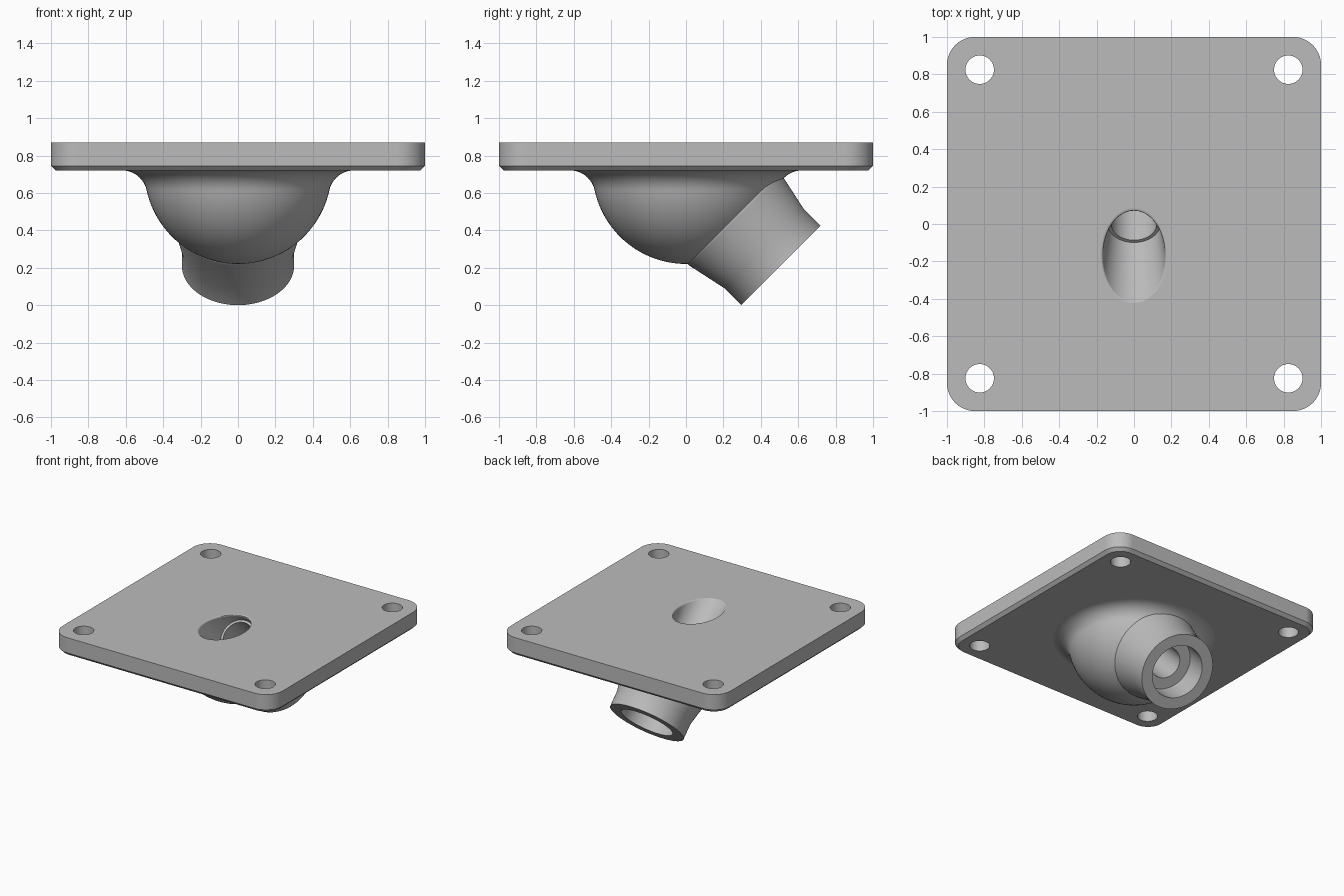
import bpy, bmesh
from math import sin, cos, pi, sqrt, tan, radians
from mathutils import Vector

cube = bpy.data.objects.get("Cube")
if cube:
    bpy.data.objects.remove(cube, do_unlink=True)

grey = bpy.data.materials.new("plain grey")
grey.use_nodes = True
colour = (0.5, 0.5, 0.5, 1)
grey.diffuse_color = colour
for node in grey.node_tree.nodes:
    if node.type == "BSDF_PRINCIPLED":
        node.inputs["Base Color"].default_value = colour

SEG = 96
BASE, TOP = 0.72, 0.87                  # plate underside and top
CENTRE = Vector((0, 0, BASE))           # where dome and spout axis meet
X, Z = Vector((1, 0, 0)), Vector((0, 0, 1))
AXIS = Vector((0, 1, -1)).normalized()  # spout direction
SIDE = Vector((0, 1, 1)).normalized()
ANGLES = [2 * pi * i / SEG for i in range(SEG)]


def loft(name, rings):
    """Closed solid through matching rings of points."""
    bm = bmesh.new()
    loops = [[bm.verts.new(p) for p in ring] for ring in rings]
    for a, b in zip(loops, loops[1:]):
        n = len(a)
        for i in range(n):
            j = (i + 1) % n
            bm.faces.new((a[i], a[j], b[j], b[i]))
    bm.faces.new(loops[0])
    bm.faces.new(loops[-1])
    bmesh.ops.recalc_face_normals(bm, faces=bm.faces)
    mesh = bpy.data.meshes.new(name)
    bm.to_mesh(mesh)
    bm.free()
    mesh.materials.append(grey)
    obj = bpy.data.objects.new(name, mesh)
    bpy.context.collection.objects.link(obj)
    return obj


def circle(centre, u, v, r):
    return [centre + u * (r * cos(a)) + v * (r * sin(a)) for a in ANGLES]


def spout_ring(s, r):
    return circle(CENTRE + AXIS * s, X, SIDE, r)


def rounded_square(half, r, z):
    c, pts = half - r, []
    for k, (sx, sy) in enumerate(((1, 1), (-1, 1), (-1, -1), (1, -1))):
        for i in range(17):
            a = (k + i / 16) * pi / 2
            pts.append(Vector((sx * c + r * cos(a), sy * c + r * sin(a), z)))
    return pts


def combine(target, other, operation):
    mod = target.modifiers.new(operation.title(), "BOOLEAN")
    mod.operation, mod.solver, mod.object = operation, "EXACT", other
    bpy.context.view_layer.objects.active = target
    bpy.ops.object.modifier_apply(modifier=mod.name)
    bpy.data.objects.remove(other, do_unlink=True)


# Plate with a chamfered lower rim
flange = loft("mounting_flange", [
    rounded_square(0.975, 0.125, BASE),
    rounded_square(1, 0.15, BASE + 0.025),
    rounded_square(1, 0.15, TOP)])

# Dome blended into the plate by a concave fillet
R, reach = 0.5, 0.62
fillet = (reach ** 2 - R ** 2) / (2 * R - 2 * R + 1)
tangent = Vector((reach, -fillet)).normalized()
turn = pi / 2 - Vector((1, 0)).angle(tangent)
profile = []
for i in range(1, 25):                  # spherical part
    a = turn * i / 24
    profile.append((R * sin(a), -R * cos(a)))
for i in range(1, 13):                  # fillet part
    a = pi - (pi / 2 - turn) + (turn * i / 12) * -1
    profile.append((reach + fillet * cos(a), -fillet + fillet * sin(a)))
profile.append((reach, 0.05))
dome = loft("dome", [circle(Vector((0, 0, BASE + 0.0005 + z)), X, Vector((0, 1, 0)), r)
                     for r, z in profile])
combine(flange, dome, "UNION")

# Angled spout: collar, taper and straight tip
spout = loft("spout", [spout_ring(s, r) for s, r in
                       ((0.33, 0.346), (0.375, 0.346), (0.59, 0.3), (0.718, 0.3))])
combine(flange, spout, "UNION")

# Stepped bore, opening through the plate as a cone with a rounded lip
NECK, FLARE, LIP, STEPS = 0.14, 0.125, 0.015, 6
rings = [spout_ring(s, r) for s, r in
         ((0.8, 0.21), (0.52, 0.21), (0.52, 0.122), (0, 0.122), (0, NECK))]
lip_rings = [[] for _ in range(STEPS + 1)]
for a in ANGLES:
    s = (NECK * sin(a) - (TOP - BASE) * sqrt(2)) / (1 + FLARE * sin(a))
    radial = X * cos(a) + SIDE * sin(a)
    corner = CENTRE + AXIS * s + radial * (NECK - FLARE * s)
    normal = radial + AXIS * FLARE
    out = Vector((normal.x, normal.y, 0)).normalized()
    down = normal.cross(out.cross(Z)).normalized()
    if down.z > 0:
        down = -down
    off = LIP / tan(out.angle(down) / 2)
    for i, ring in enumerate(lip_rings):
        t = i / STEPS
        ring.append(corner + down * (off * (1 - t) ** 2) + out * (off * t * t))
rings += lip_rings + [[p + Z * 0.1 for p in lip_rings[-1]]]
combine(flange, loft("bore_cutter", rings), "DIFFERENCE")

# Four bolt holes
for x in (-0.825, 0.825):
    for y in (-0.825, 0.825):
        hole = loft("bolt_cutter", [circle(Vector((x, y, z)), X, Vector((0, 1, 0)), 0.076)
                                    for z in (BASE - 0.1, TOP + 0.1)])
        combine(flange, hole, "DIFFERENCE")

# Smooth curved surfaces, crisp edges, flat plate faces
bpy.ops.object.select_all(action="DESELECT")
flange.select_set(True)
bpy.context.view_layer.objects.active = flange
bpy.ops.object.shade_smooth_by_angle(angle=radians(25))
weighted = flange.modifiers.new("Flat faces", "WEIGHTED_NORMAL")
weighted.keep_sharp = True
